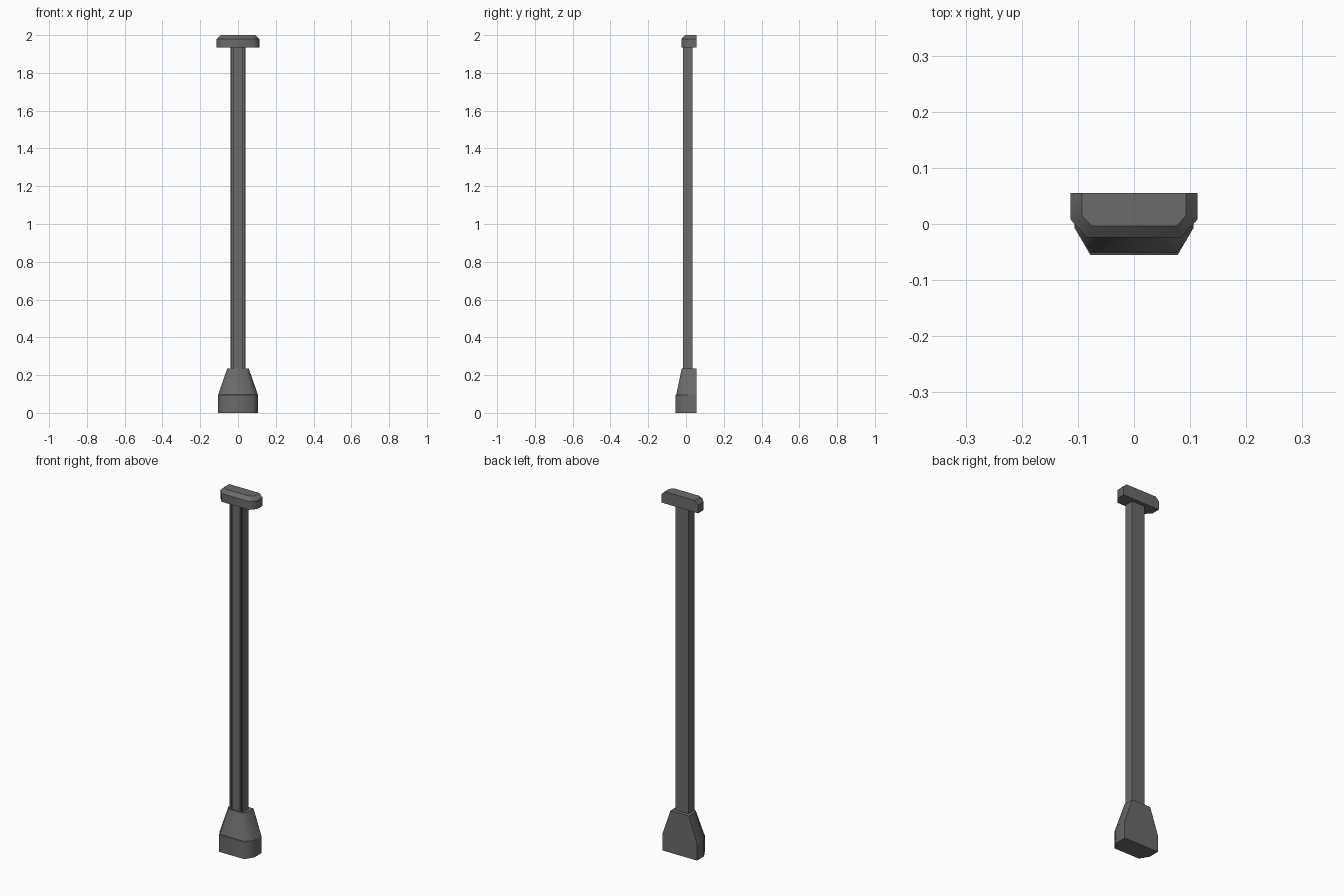
import bpy, bmesh, math

if "Cube" in bpy.data.objects:
    bpy.data.objects.remove(bpy.data.objects["Cube"])

BACK = 0.055  # flat rear plane shared by base and cap

# Dark grey metal
dark = bpy.data.materials.new("dark_grey")
dark.diffuse_color = (0.145, 0.145, 0.145, 1)
dark.use_nodes = True
dark.node_tree.nodes["Principled BSDF"].inputs["Base Color"].default_value = dark.diffuse_color


def loft(name, sections):
    """Stack matching outlines [(z, [(x, y), ...]), ...] into a closed solid."""
    bm = bmesh.new()
    rings = [[bm.verts.new((x, y, z)) for x, y in pts] for z, pts in sections]
    n = len(rings[0])
    for a, b in zip(rings, rings[1:]):
        for i in range(n):
            j = (i + 1) % n
            bm.faces.new((a[i], a[j], b[j], b[i]))
    bm.faces.new(rings[0][::-1])
    bm.faces.new(rings[-1])
    bmesh.ops.recalc_face_normals(bm, faces=bm.faces)
    # Smooth only around the cut corners; level edges and square corners stay sharp
    for f in bm.faces:
        f.smooth = True
    for e in bm.edges:
        level = abs(e.verts[0].co.z - e.verts[1].co.z) < 1e-5
        e.smooth = not level and e.calc_face_angle() < math.radians(62)
    mesh = bpy.data.meshes.new(name)
    bm.to_mesh(mesh)
    bm.free()
    mesh.materials.append(dark)
    obj = bpy.data.objects.new(name, mesh)
    bpy.context.collection.objects.link(obj)
    return obj


def mirrored(half):
    """Complete a right-hand half outline (front to back) across x = 0."""
    return half + [(-x, y) for x, y in reversed(half)]


def outline(half_width, side_y, front_half, front_y):
    """Flat-backed outline with cut front corners."""
    return mirrored([(front_half, front_y), (half_width, side_y), (half_width, BACK)])


# Base: straight foot, then a tapering collar
foot = outline(0.106, -0.007, 0.078, -0.055)
collar_low = outline(0.105, -0.006, 0.077, -0.051)
collar_top = outline(0.057, -0.004, 0.042, -0.023)
loft("base", [(0, foot), (0.095, foot), (0.097, collar_low), (0.235, collar_top)])

# Post: rectangular bar with two narrow grooves down the front
post = mirrored([(0.025, -0.016), (0.025, -0.005), (0.032, -0.005),
                 (0.032, -0.016), (0.04, -0.016), (0.04, 0.034)])
loft("post", [(0.22, post), (1.95, post)])

# Cap: flat-backed block with sloped top edge on front and sides
cap = outline(0.113, 0.008, 0.084, -0.024)
cap_top = outline(0.093, 0.015, 0.075, -0.004)
loft("cap", [(1.934, cap), (1.98, cap), (2.0, cap_top)])
